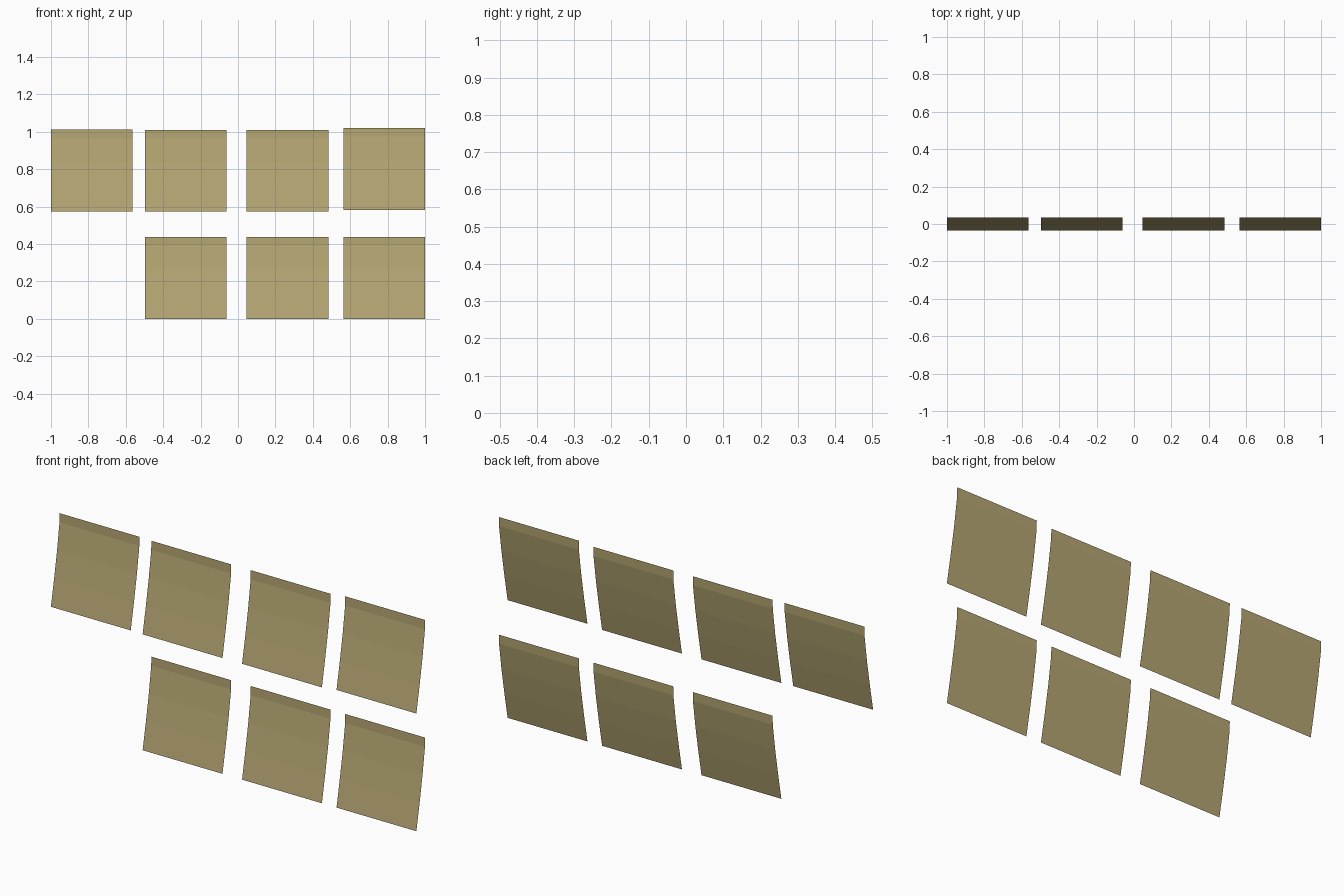
import bpy, bmesh

if "Cube" in bpy.data.objects:
    bpy.data.objects.remove(bpy.data.objects["Cube"])

# single straw-coloured material
mat = bpy.data.materials.new("straw_tan")
mat.diffuse_color = (0.46, 0.38, 0.17, 1)
mat.use_nodes = True
mat.node_tree.nodes["Principled BSDF"].inputs["Base Color"].default_value = mat.diffuse_color

WIDTH = 0.437
# side profile (y, z): leans back, then straightens into a near-upright top strip
PROFILE = [(-0.034, 0.0), (-0.009, 0.13), (0.014, 0.26),
           (0.033, 0.392), (0.034, 0.437)]


def panel(name, x, z):
    """Zero-thickness bent sheet with its lower left corner at x, z."""
    bm = bmesh.new()
    rows = [[bm.verts.new((x + dx, py, z + pz)) for dx in (0, WIDTH)]
            for py, pz in PROFILE]
    for a, b in zip(rows, rows[1:]):
        bm.faces.new((a[0], a[1], b[1], b[0]))
    me = bpy.data.meshes.new(name)
    bm.to_mesh(me)
    bm.free()
    me.materials.append(mat)
    ob = bpy.data.objects.new(name, me)
    bpy.context.collection.objects.link(ob)


# upper row of four, lower row of three
for i, (x, z) in enumerate([(-1, 0.575), (-0.498, 0.573), (0.046, 0.573), (0.563, 0.582)]):
    panel(f"upper_panel_{i + 1}", x, z)
for i, x in enumerate([-0.498, 0.046, 0.563]):
    panel(f"lower_panel_{i + 1}", x, 0.0)
